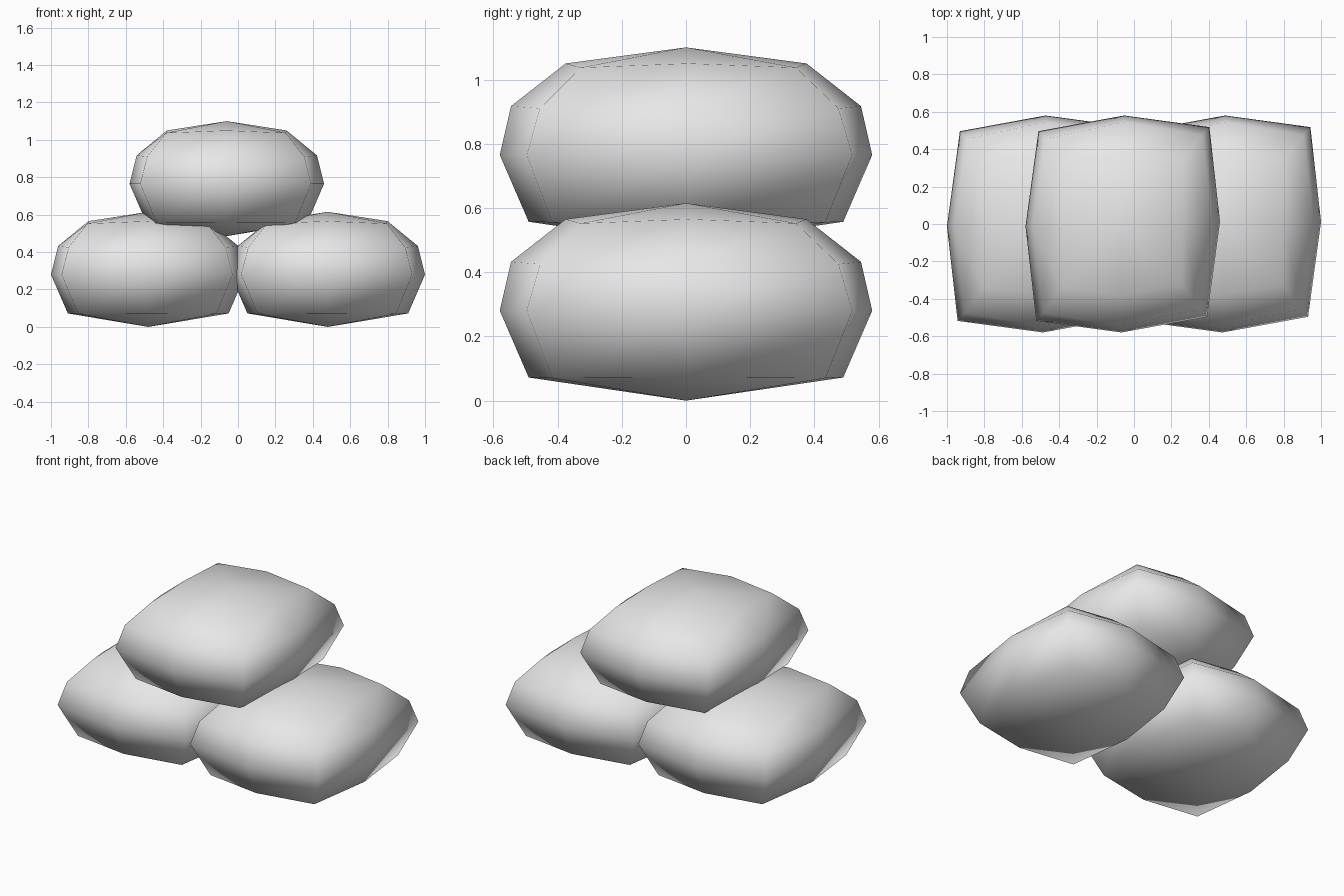
import bpy
import bmesh

cube = bpy.data.objects.get("Cube")
if cube:
    bpy.data.objects.remove(cube, do_unlink=True)

# Grey cloth
cloth = bpy.data.materials.new("grey_cloth")
cloth.use_nodes = True
grey = (0.8, 0.8, 0.8, 1)
cloth.diffuse_color = grey
cloth.node_tree.nodes["Principled BSDF"].inputs["Base Color"].default_value = grey

# Rings from bottom to top: (side x, end y, side z, corner x, corner y, corner z)
RINGS = [
    (0.43, 0.49, 0.072, 0.37, 0.425, 0.07),
    (0.52, 0.58, 0.28, 0.457, 0.507, 0.28),
    (0.482, 0.545, 0.432, 0.42, 0.465, 0.425),
    (0.32, 0.375, 0.565, 0.32, 0.335, 0.552),
]
BOTTOM, TOP = 0.0, 0.615
# Eight directions around a ring, alternating side and corner
AROUND = [(1, 0), (1, 1), (0, 1), (-1, 1), (-1, 0), (-1, -1), (0, -1), (1, -1)]


def sack_mesh():
    bm = bmesh.new()
    rings = []
    for mx, my, mz, cx, cy, cz in RINGS:
        ring = []
        for sx, sy in AROUND:
            corner = sx and sy
            x, y, z = (sx * cx, sy * cy, cz) if corner else (sx * mx, sy * my, mz)
            # Slight slump that skews the sack
            ring.append(bm.verts.new((x + 0.012 * y, y + 0.024 * x, z)))
        rings.append(ring)
    # Walls
    for low, high in zip(rings, rings[1:]):
        for i in range(8):
            j = (i + 1) % 8
            bm.faces.new((low[i], low[j], high[j], high[i]))
    # Bulging top and bottom, one quad per corner
    for ring, z in ((rings[0], BOTTOM), (rings[-1], TOP)):
        pole = bm.verts.new((0, 0, z))
        for i in range(0, 8, 2):
            bm.faces.new((pole, ring[i], ring[i + 1], ring[(i + 2) % 8]))
    bmesh.ops.recalc_face_normals(bm, faces=bm.faces)
    for face in bm.faces:
        face.smooth = True
    mesh = bpy.data.meshes.new("sack")
    bm.to_mesh(mesh)
    bm.free()
    mesh.materials.append(cloth)
    return mesh


# Two sacks on the ground, one resting on them
mesh = sack_mesh()
for name, x, z in (("left_sack", 0.48, 0), ("right_sack", -0.48, 0), ("top_sack", -0.06, 0.485)):
    sack = bpy.data.objects.new(name, mesh)
    sack.location = (x, 0, z)
    bpy.context.collection.objects.link(sack)
